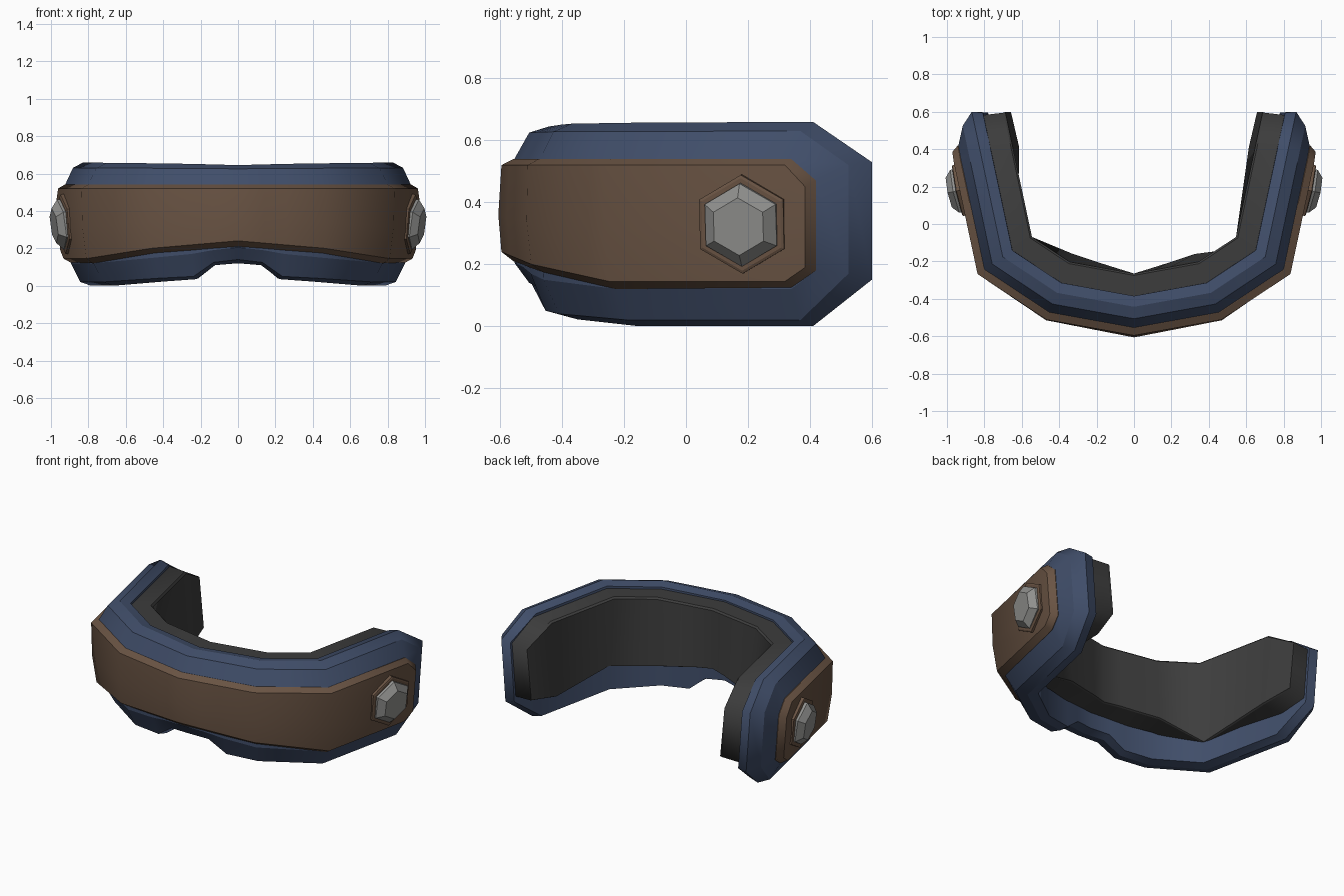
import bpy, bmesh, math
from mathutils import Vector

if "Cube" in bpy.data.objects:
    bpy.data.objects.remove(bpy.data.objects["Cube"])


def material(name, rgb):
    m = bpy.data.materials.new(name)
    m.diffuse_color = (*rgb, 1)
    m.use_nodes = True
    m.node_tree.nodes["Principled BSDF"].inputs["Base Color"].default_value = m.diffuse_color
    return m


BLUE = material("slate_blue", (0.051, 0.075, 0.141))
BROWN = material("brown_leather", (0.143, 0.088, 0.057))
DARK = material("dark_padding", (0.046, 0.046, 0.046))
STEEL = material("grey_steel", (0.28, 0.28, 0.27))

# Half of the curved outline in plan, from the centre front to the back end
PATH = [Vector(p) for p in ((0, -0.6), (0.47, -0.515), (0.84, -0.27), (1.03, 0.62))]
DIRS = [(b - a).normalized() for a, b in zip(PATH, PATH[1:])]
NORM = [Vector((-d.y, d.x)) for d in DIRS]


def miter(a, b):
    return (a + b) / (1 + a.dot(b))


MITERS = [miter(Vector((-NORM[0].x, NORM[0].y)), NORM[0]), miter(NORM[0], NORM[1]),
          miter(NORM[1], NORM[2]), NORM[2]]
FRONT_T = (0, 0.3, 0.55, 1, 2)      # stations along the front of the outline
SHELL_LEAN = (0, 0.012, 0.022, 0.04, 0.08, 0.08, 0.08)
PAD_LEAN = (0, 0.05, 0.09, 0.16, -0.25, 0.1, 0.1)


def place(col, ends, z, d, lean):
    """Point at a station column, a height and a depth inside the outline."""
    t = FRONT_T[col] if col < 5 else 2
    d += lean[col] * max(0, 0.5 - z)        # lower parts lean inwards
    q = [p + m * d for p, m in zip(PATH, MITERS)]
    if col < 5:
        i = min(int(t), 2)
        p = q[i].lerp(q[i + 1], t - i)
    else:
        p = q[2].lerp(q[3], (ends[col - 5] - q[2].y) / (q[3].y - q[2].y))
    return Vector((p.x, p.y, z))


def finish(bm, name, mat):
    bmesh.ops.recalc_face_normals(bm, faces=bm.faces)
    me = bpy.data.meshes.new(name)
    bm.to_mesh(me)
    bm.free()
    me.materials.append(mat)
    bpy.context.collection.objects.link(bpy.data.objects.new(name, me))


def band(name, mat, contours, lean=SHELL_LEAN, bulge=0):
    """Bridge nested contours: (depth, (y chamfer, y end), tops, bottoms)."""
    bm = bmesh.new()
    loops = []

    def row(zs, ends, d):
        half = [place(i, ends, z, d, lean) for i, z in enumerate(zs)]
        left = [Vector((-p.x, p.y, p.z)) for p in reversed(half[1:])]
        return [bm.verts.new(p) for p in left + half]

    for d, ends, tops, bots in contours:
        tops = [tops[0] + (tops[1] - tops[0]) * i / 5 for i in range(6)] + [tops[2]]
        loops.append((row(tops, ends, d), row(bots, ends, d)))
    caps = [loops[-1]]
    if bulge:                                       # crowned outer face
        d, ends, tops, bots = contours[0]
        top, bot = loops[0]
        mid = row([(tops[0] + b) / 2 - 0.02 for b in bots[:6]], ends, d - bulge)
        inner_top, inner_bot = top[1:-1], bot[1:-1]
        caps += [(inner_top, mid), (mid, inner_bot)]
        for e in (0, -1):
            bm.faces.new((top[e], inner_top[e], mid[e]))
            bm.faces.new((top[e], mid[e], bot[e]))
            bm.faces.new((bot[e], mid[e], inner_bot[e]))
    else:
        caps.append(loops[0])
    for top, bot in caps:                           # outer and inner faces
        for i in range(len(top) - 1):
            bm.faces.new((top[i], top[i + 1], bot[i + 1], bot[i]))
    rings = [top + bot[::-1] for top, bot in loops]
    for a, b in zip(rings, rings[1:]):              # edges and bevels
        for i in range(len(a)):
            j = (i + 1) % len(a)
            bm.faces.new((a[i], a[j], b[j], b[i]))
    for f in bm.faces:
        f.smooth = True
    for r in rings:                                 # contour lines stay crisp
        for i, v in enumerate(r):
            bm.edges.get((v, r[(i + 1) % len(r)])).smooth = False
    finish(bm, name, mat)


# Main wraparound shell with nose notch
band("main_shell", BLUE, [
    (0.045, (0.34, 0.42), (0.54, 0.54, 0.47), (0.205, 0.19, 0.17, 0.15, 0.12, 0.12, 0.18)),
    (0.092, (0.37, 0.525), (0.625, 0.63, 0.52), (0.14, 0.125, 0.05, 0.04, 0.02, 0.02, 0.17)),
    (0.155, (0.41, 0.60), (0.645, 0.66, 0.53), (0.12, 0.11, 0.035, 0.022, 0.0, 0.0, 0.15)),
    (0.212, (0.40, 0.595), (0.635, 0.645, 0.525), (0.13, 0.12, 0.04, 0.03, 0.012, 0.012, 0.16)),
])

# Raised strap plate around the outside
band("outer_plate", BROWN, [
    (0.004, (0.32, 0.385), (0.52, 0.52, 0.45), (0.24, 0.228, 0.218, 0.20, 0.145, 0.145, 0.19)),
    (0.042, (0.34, 0.42), (0.54, 0.54, 0.47), (0.21, 0.20, 0.19, 0.175, 0.12, 0.125, 0.18)),
    (0.09, (0.34, 0.42), (0.54, 0.54, 0.47), (0.21, 0.20, 0.19, 0.175, 0.12, 0.125, 0.18)),
], bulge=0.01)

# Padding on the inside, raised over the nose and tucked in at the corners
band("inner_padding", DARK, [
    (0.19, (0.42, 0.58), (0.625, 0.63, 0.52), (0.23, 0.22, 0.21, 0.20, 0.15, 0.14, 0.19)),
    (0.32, (0.41, 0.595), (0.625, 0.63, 0.52), (0.245, 0.24, 0.23, 0.215, 0.15, 0.165, 0.20)),
    (0.33, (0.41, 0.60), (0.615, 0.62, 0.515), (0.25, 0.245, 0.235, 0.22, 0.155, 0.17, 0.205)),
], lean=PAD_LEAN)


def hex_stack(name, mat, side, tilt, rings):
    """Six-sided stack of (radius, height) rings standing on the side plate."""
    axis = Vector((0.975, -0.207, tilt)).normalized()
    u = Vector((0.207, 0.978, 0))
    v = axis.cross(u).normalized()
    c = Vector((0.924, 0.182, 0.33))
    bm = bmesh.new()
    loops = []
    for r, h in rings:
        loop = []
        for k in range(6):
            a = math.radians(30 + 60 * k)
            p = c + axis * h + r * (u * math.cos(a) + v * math.sin(a))
            loop.append(bm.verts.new((side * p.x, p.y, p.z)))
        loops.append(loop)
    bm.faces.new(loops[0])
    bm.faces.new(loops[-1])
    for a, b in zip(loops, loops[1:]):
        for i in range(6):
            j = (i + 1) % 6
            bm.faces.new((a[i], a[j], b[j], b[i]))
    finish(bm, name, mat)


# Hinge bolts on hexagonal washers
for side, label in ((-1, "left"), (1, "right")):
    hex_stack(label + "_washer", BROWN, side, -0.09, [(0.16, -0.03), (0.16, 0.012), (0.15, 0.016)])
    hex_stack(label + "_bolt", STEEL, side, -0.14, [(0.135, 0.0), (0.135, 0.026), (0.094, 0.062)])
